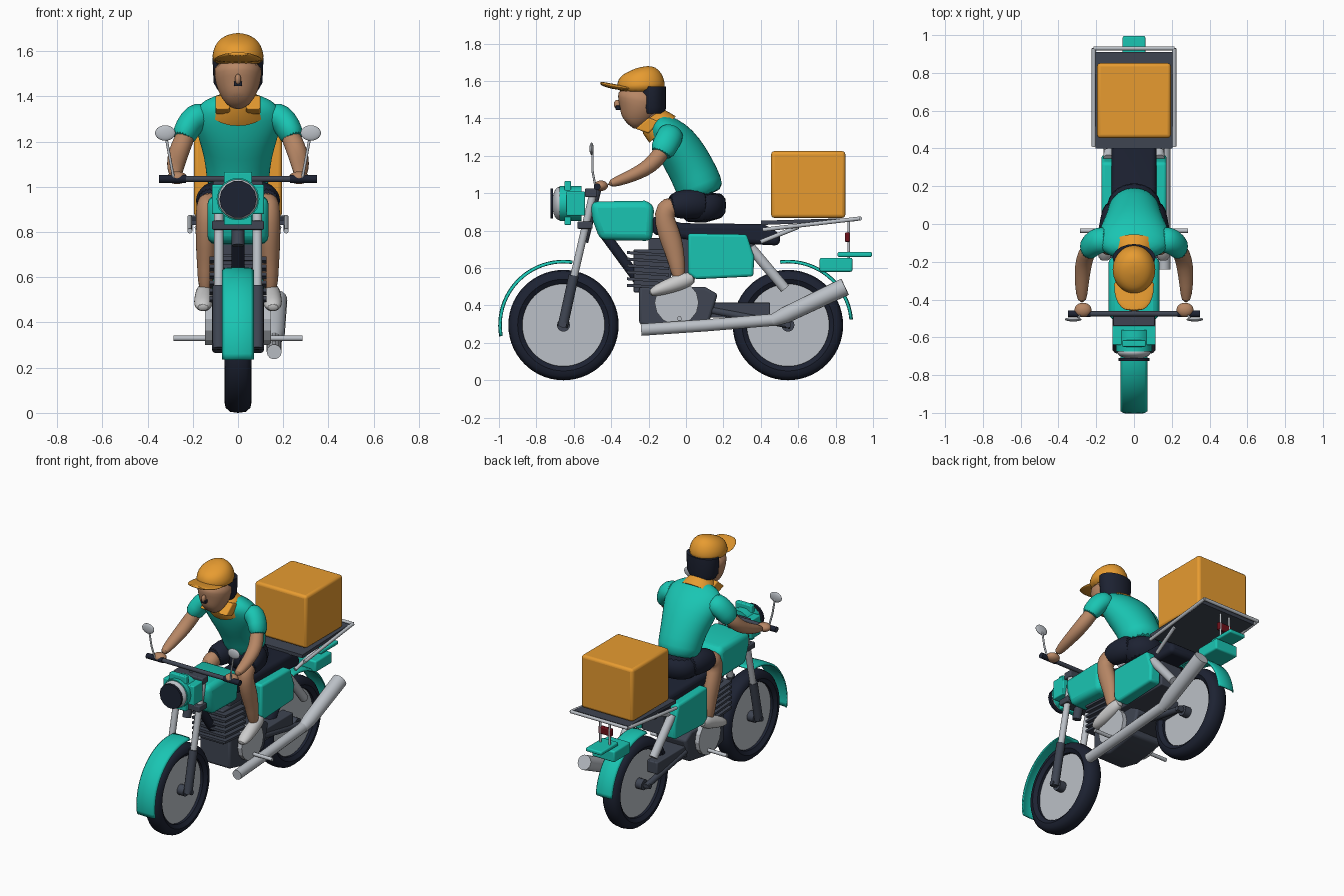
import bpy, bmesh, math
from mathutils import Vector

def mat(name, r, g, b):
    m = bpy.data.materials.new(name)
    m.diffuse_color = (r, g, b, 1)
    return m

TEAL = mat("teal", .01, .56, .45)
ORANGE = mat("orange", .8, .33, .03)
NAVY = mat("navy", .012, .016, .032)
DARK = mat("dark_grey", .05, .06, .085)
SILVER = mat("silver", .5, .53, .57)
SKIN = mat("skin", .47, .24, .13)
WHITE = mat("white", .8, .8, .8)
RED = mat("red", .15, .005, .01)

def finish(name, bm, m, bevel=0, subsurf=0, angle=40):
    bmesh.ops.recalc_face_normals(bm, faces=bm.faces)
    me = bpy.data.meshes.new(name)
    bm.to_mesh(me)
    bm.free()
    me.materials.append(m)
    me.shade_smooth()
    me.set_sharp_from_angle(angle=math.radians(angle))
    ob = bpy.data.objects.new(name, me)
    bpy.context.collection.objects.link(ob)
    if bevel:
        mod = ob.modifiers.new("bevel", 'BEVEL')
        mod.width, mod.segments = bevel, 3
        mod.limit_method = 'ANGLE'
    if subsurf:
        mod = ob.modifiers.new("smooth", 'SUBSURF')
        mod.levels = mod.render_levels = subsurf
    return ob

def prism(name, pts, x0, x1, m, bevel=0):
    """Side (y, z) outline pulled from x0 to x1."""
    bm = bmesh.new()
    a = [bm.verts.new((x0, y, z)) for y, z in pts]
    b = [bm.verts.new((x1, y, z)) for y, z in pts]
    bm.faces.new(a)
    bm.faces.new(b)
    for i in range(len(pts)):
        j = (i + 1) % len(pts)
        bm.faces.new((a[i], a[j], b[j], b[i]))
    return finish(name, bm, m, bevel)

def box(name, x0, x1, y0, y1, z0, z1, m, bevel=.006):
    return prism(name, [(y0, z0), (y1, z0), (y1, z1), (y0, z1)], x0, x1, m, bevel)

def loft(name, rings, m, subsurf=0, n=20):
    """Ellipses (x, y, z, half width, half depth) strung along a path."""
    bm = bmesh.new()
    P = [Vector(r[:3]) for r in rings]
    loops = []
    for i, r in enumerate(rings):
        t = (P[min(i + 1, len(P) - 1)] - P[max(i - 1, 0)]).normalized()
        ref = Vector((0, 1, 0)) if abs(t.x) > .95 else Vector((1, 0, 0))
        s = (ref - t * ref.dot(t)).normalized()
        u = t.cross(s)
        loops.append([bm.verts.new(P[i] + s * r[3] * math.cos(k * math.tau / n)
                      + u * r[4] * math.sin(k * math.tau / n)) for k in range(n)])
    for a, b in zip(loops, loops[1:]):
        for k in range(n):
            bm.faces.new((a[k], a[(k + 1) % n], b[(k + 1) % n], b[k]))
    bm.faces.new(loops[0])
    bm.faces.new(loops[-1])
    return finish(name, bm, m, 0, subsurf, 60)

def tube(name, pts, r, m):
    return loft(name, [(*p, r, r) for p in pts], m, n=14)

def ball(name, c, r, m):
    bm = bmesh.new()
    bmesh.ops.create_uvsphere(bm, u_segments=24, v_segments=14, radius=1)
    for v in bm.verts:
        v.co = Vector([c[i] + v.co[i] * r[i] for i in range(3)])
    return finish(name, bm, m)

def fender(name, cy, a0, a1, hw):
    bm = bmesh.new()
    rows = []
    for i in range(25):
        a = math.radians(a0 + (a1 - a0) * i / 24)
        rows.append([bm.verts.new((hw * f, cy + (.345 - d) * math.cos(a), .295 + (.345 - d) * math.sin(a)))
                     for f, d in ((-1, .012), (-.8, .002), (0, 0), (.8, .002), (1, .012))])
    for a, b in zip(rows, rows[1:]):
        for k in range(4):
            bm.faces.new((a[k], a[k + 1], b[k + 1], b[k]))
    mod = finish(name, bm, TEAL).modifiers.new("thickness", 'SOLIDIFY')
    mod.thickness, mod.offset = .008, 0

# Wheels: tyre turned round the axle, disc and hub
for label, cy in (("front", -.655), ("rear", .545)):
    bm = bmesh.new()
    prof = [(-.042, .22), (-.06, .245), (-.055, .272), (-.035, .29), (0, .295),
            (.035, .29), (.055, .272), (.06, .245), (.042, .22)]
    vs = [bm.verts.new((x, cy, .295 + r)) for x, r in prof]
    es = [bm.edges.new((vs[i], vs[(i + 1) % 9])) for i in range(9)]
    bmesh.ops.spin(bm, geom=vs + es, cent=(0, cy, .295), axis=(1, 0, 0),
                   angle=math.tau, steps=56, use_merge=True)
    bmesh.ops.remove_doubles(bm, verts=bm.verts, dist=1e-4)
    finish(label + "_tyre", bm, NAVY)
    loft(label + "_wheel_disc", [(-.024, cy, .295, .224, .224), (.024, cy, .295, .224, .224)], SILVER, n=56)
    tube(label + "_hub", [(-.07, cy, .295), (.07, cy, .295)], .035, DARK)
    tube(label + "_axle", [(-.115, cy, .295), (.115, cy, .295)], .016, DARK)
fender("front_fender", -.655, 190, 82, .068)
fender("rear_fender", .545, 97, 5, .06)

# Paired bike parts
for s, side in ((1, "right"), (-1, "left")):
    tube(side + "_fork_lower", [(s * .085, -.66, .285), (s * .085, -.6, .56)], .028, DARK)
    tube(side + "_fork_upper", [(s * .085, -.6, .55), (s * .085, -.5, .985)], .021, SILVER)
    tube(side + "_grip", [(s * .23, -.475, 1.035), (s * .35, -.475, 1.035)], .018, NAVY)
    tube(side + "_mirror_stem", [(s * .285, -.485, 1.04), (s * .30, -.5, 1.12), (s * .32, -.5, 1.23)], .006, SILVER)
    ball(side + "_mirror", (s * .322, -.505, 1.238), (.045, .011, .034), SILVER)
    tube(side + "_shock", [(s * .135, .345, .71), (s * .125, .53, .49)], .028, SILVER)
    tube(side + "_swing_arm", [(s * .09, .05, .39), (s * .09, .56, .295)], .02, DARK)
    tube(side + "_footpeg", [(s * .1, -.035, .33), (s * .285, -.035, .33)], .012, SILVER)
    tube(side + "_engine_cover", [(s * .1, -.05, .415), (s * .145, -.05, .415)], .118, SILVER).data.shade_flat()
    tube(side + "_rack_rail", [(s * .213, .41, .805), (s * .213, .93, .865)], .011, SILVER)
    tube(side + "_rack_strut", [(s * .15, .4, .74), (s * .18, .6, .82)], .012, SILVER)
    prism(side + "_panel", [(.01, .57), (.05, .54), (.36, .555), (.365, .66), (.325, .78), (.01, .785)],
          s * .09, s * .172, TEAL, .015)

# Tank, seat, rack and cargo
prism("fuel_tank", [(-.51, .955), (-.5, .86), (-.46, .75), (-.18, .745), (-.17, .94), (-.22, .96)],
      -.135, .135, TEAL, .035)
prism("seat", [(-.18, .78), (.1, .74), (.5, .72), (.505, .78), (.42, .835), (-.02, .84), (-.18, .88)],
      -.118, .118, NAVY, .025)
prism("rack_plate", [(.4, .83), (.9, .85), (.91, .868), (.4, .853)], -.205, .205, DARK)
tube("rack_rear_rail", [(-.215, .93, .865), (.215, .93, .865)], .011, SILVER)
box("delivery_box", -.195, .195, .455, .852, .868, 1.225, ORANGE, .018)

# Tail
box("tail_light", -.05, .05, .85, .875, .74, .79, RED)
box("tail_block", -.085, .085, .715, .89, .58, .655, TEAL, .01)
box("plate_shelf", -.06, .06, .81, .995, .66, .685, TEAL, .008)
for s in (1, -1):
    tube("tail_bracket", [(s * .035, .87, .86), (s * .035, .87, .65)], .007, SILVER)

# Headlight and steering
tube("headlight_glass", [(0, -.725, .945), (0, -.71, .945)], .082, NAVY)
ball("headlight_rim", (0, -.68, .945), (.088, .035, .088), SILVER)
tube("headlight_shell", [(0, -.675, .945), (0, -.56, .945)], .095, TEAL)
box("headlight_cowl", -.062, .062, -.65, -.615, .83, 1.065, TEAL)
box("headlight_side_mount", -.115, .115, -.64, -.54, .88, 1.01, TEAL)
box("lower_clamp", -.115, .115, -.58, -.5, .81, .85, DARK)
box("upper_clamp", -.11, .11, -.54, -.475, .98, 1.025, DARK)
tube("steering_stem", [(0, -.55, .74), (0, -.48, 1.02)], .028, DARK)
tube("handlebar", [(-.35, -.475, 1.035), (.35, -.475, 1.035)], .014, DARK)

# Frame, engine, exhaust
tube("down_tube", [(0, -.45, .8), (0, -.2, .46)], .028, NAVY)
box("frame_centre", -.08, .08, -.2, .36, .56, .76, DARK)
prism("engine_case", [(-.25, .5), (-.25, .3), (-.1, .265), (.12, .3), (.17, .46), (.1, .5)], -.115, .115, DARK, .015)
box("cylinder_core", -.085, .085, -.28, -.08, .47, .7, DARK)
for i in range(6):
    z = .5 + i * .035
    prism("cooling_fin", [(-.315, z), (-.09, z - .015), (-.09, z), (-.315, z + .016)], -.125, .125, DARK)
box("chain_cover", -.1, .1, .08, .45, .335, .415, DARK)
tube("exhaust_pipe", [(.16, -.24, .27), (.16, .1, .293), (.16, .49, .325)], .033, SILVER)
loft("muffler", [(.16, .46, .318, .032, .032), (.163, .53, .348, .044, .044), (.17, .85, .5, .048, .048)], SILVER)

# Rider torso
loft("shirt", [(0, .09, .975, .135, .12), (0, .07, 1.04, .14, .13), (0, .03, 1.13, .15, .125),
               (0, -.03, 1.23, .18, .125), (0, -.085, 1.31, .205, .105), (0, -.135, 1.36, .175, .075),
               (0, -.17, 1.39, .09, .05)], TEAL, 1)
loft("hips", [(0, .1, .84, .125, .11), (0, .09, .92, .15, .13), (0, .085, 1.01, .138, .128)], NAVY, 1)
loft("neck", [(0, -.14, 1.32, .06, .06), (0, -.22, 1.45, .06, .06)], SKIN)
loft("collar", [(0, -.125, 1.34, .128, .1), (0, -.16, 1.375, .1, .09), (0, -.185, 1.41, .073, .072)], ORANGE)
for s in (1, -1):
    prism("collar_flap", [(-.27, 1.345), (-.2, 1.32), (-.14, 1.38), (-.2, 1.405)], s * .035, s * .1, ORANGE, .008)

# Rider limbs
for s, side in ((1, "right"), (-1, "left")):
    loft(side + "_sleeve", [(s * .13, -.08, 1.325, .06, .07), (s * .19, -.085, 1.305, .066, .072),
                            (s * .225, -.11, 1.26, .058, .07), (s * .25, -.14, 1.2, .053, .066)], TEAL, 1)
    loft(side + "_arm", [(s * .22, -.11, 1.25, .044, .046), (s * .255, -.16, 1.175, .045, .045),
                         (s * .27, -.22, 1.125, .045, .04), (s * .278, -.32, 1.08, .037, .032),
                         (s * .275, -.42, 1.045, .025, .022)], SKIN, 1)
    ball(side + "_hand", (s * .27, -.455, 1.04), (.045, .038, .028), SKIN)
    loft(side + "_shorts_leg", [(s * .085, .12, .94, .075, .085), (s * .11, 0, .945, .075, .08),
                                (s * .13, -.1, .93, .066, .068)], NAVY, 1)
    loft(side + "_leg", [(s * .12, -.05, .94, .055, .058), (s * .132, -.115, .915, .054, .062),
                         (s * .138, -.115, .85, .05, .058), (s * .14, -.075, .74, .048, .06),
                         (s * .142, -.05, .64, .038, .045), (s * .145, -.035, .53, .032, .036)], SKIN, 1)
    loft(side + "_shoe", [(s * .155, -.195, .462, .025, .016), (s * .155, -.16, .48, .042, .032),
                          (s * .15, -.08, .507, .043, .042), (s * .147, -.01, .535, .04, .045),
                          (s * .147, .05, .55, .026, .028)], WHITE, 1)

# Head, hair and cap
loft("head", [(0, -.315, 1.372, .035, .04), (0, -.295, 1.39, .065, .075), (0, -.265, 1.43, .092, .103),
              (0, -.245, 1.49, .108, .124), (0, -.24, 1.56, .108, .125)], SKIN, 1)
ball("nose", (0, -.368, 1.475), (.014, .018, .024), SKIN)
box("mouth", -.018, .018, -.376, -.35, 1.445, 1.468, NAVY, .004)
loft("hair", [(0, -.18, 1.425, .088, .066), (0, -.18, 1.46, .108, .074), (0, -.18, 1.57, .113, .074)], NAVY)
loft("cap", [(0, -.24, 1.535, .114, .128), (0, -.24, 1.58, .117, .132), (0, -.245, 1.625, .105, .12),
             (0, -.25, 1.655, .078, .092), (0, -.255, 1.668, .04, .05), (0, -.255, 1.671, .005, .005)], ORANGE, 1)
loft("cap_brim", [(0, -.27, 1.557, .112, .012), (0, -.36, 1.565, .108, .014), (0, -.42, 1.577, .09, .014),
                  (0, -.462, 1.59, .05, .008)], ORANGE, 1)
